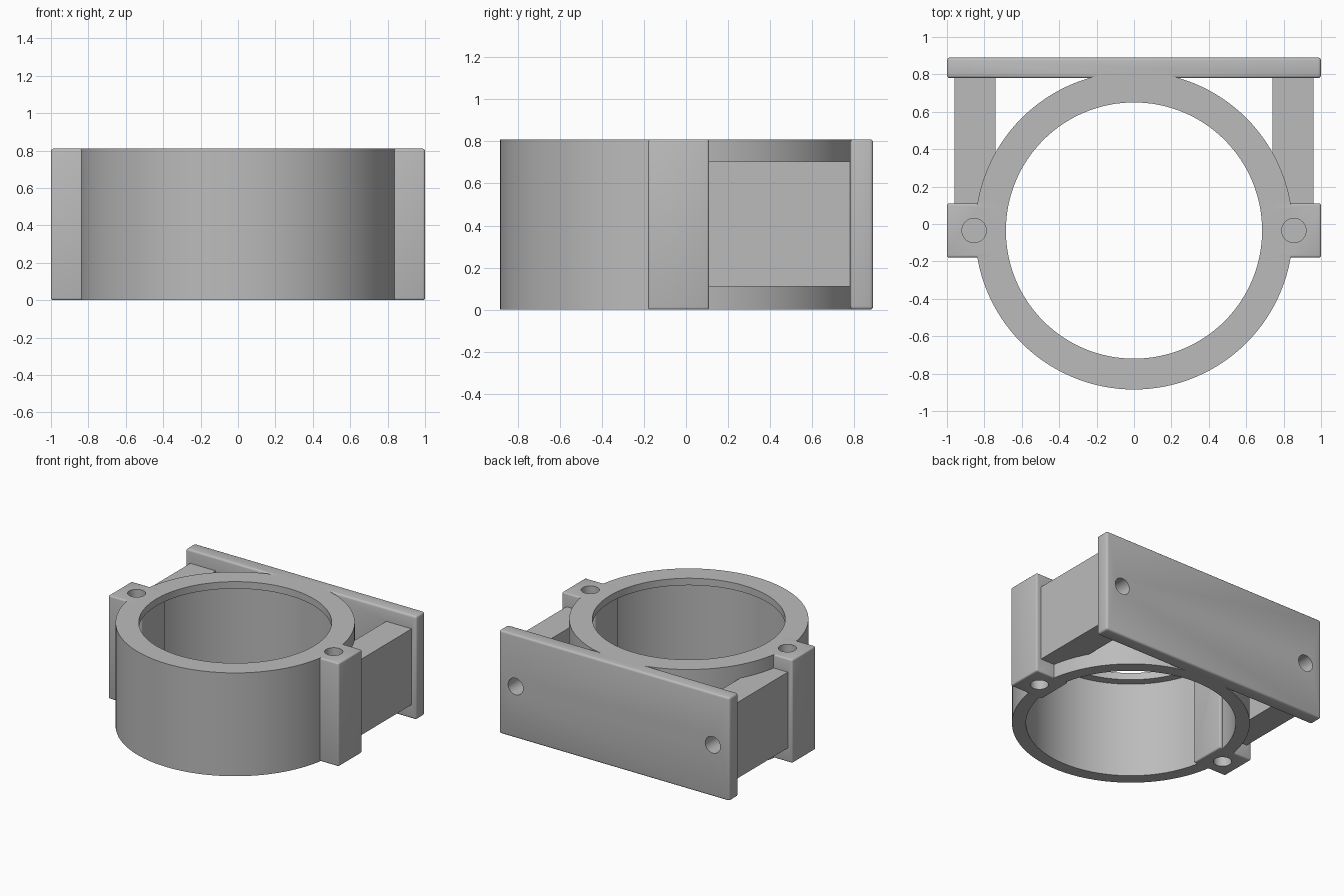
import bpy, bmesh, math
from mathutils import Matrix, Vector

if "Cube" in bpy.data.objects:
    bpy.data.objects.remove(bpy.data.objects["Cube"])

HEIGHT = 0.81
CENTRE_Y = -0.035
HOLE_R = 0.065

grey = bpy.data.materials.new("plain grey")
grey.diffuse_color = (0.5, 0.5, 0.5, 1)
grey.use_nodes = True
grey.node_tree.nodes["Principled BSDF"].inputs["Base Color"].default_value = grey.diffuse_color


def to_object(name, bm):
    bmesh.ops.recalc_face_normals(bm, faces=bm.faces)
    mesh = bpy.data.meshes.new(name)
    bm.to_mesh(mesh)
    bm.free()
    mesh.materials.append(grey)
    ob = bpy.data.objects.new(name, mesh)
    bpy.context.collection.objects.link(ob)
    return ob


def box(name, lo, hi, bevel=0.0):
    lo, hi = Vector(lo), Vector(hi)
    bm = bmesh.new()
    bmesh.ops.create_cube(bm, size=1, matrix=Matrix.Translation((lo + hi) / 2)
                          @ Matrix.Diagonal((*(hi - lo), 1)))
    if bevel:
        bmesh.ops.bevel(bm, geom=bm.edges[:], offset=bevel, segments=3,
                        profile=0.5, affect='EDGES')
    return to_object(name, bm)


def rod(name, centre, radius, depth, along_y=False):
    bm = bmesh.new()
    turn = Matrix.Rotation(math.pi / 2 if along_y else 0, 4, 'X')
    bmesh.ops.create_cone(bm, cap_ends=True, segments=40, radius1=radius,
                          radius2=radius, depth=depth,
                          matrix=Matrix.Translation(centre) @ turn)
    return to_object(name, bm)


def revolve(name, profile, segments=128):
    bm = bmesh.new()
    rings = []
    for i in range(segments):
        a = math.tau * i / segments
        rings.append([bm.verts.new((r * math.cos(a), CENTRE_Y + r * math.sin(a), z))
                      for r, z in profile])
    n = len(profile)
    for i in range(segments):
        p, q = rings[i], rings[(i + 1) % segments]
        for j in range(n):
            k = (j + 1) % n
            bm.faces.new((p[j], q[j], q[k], p[k]))
    return to_object(name, bm)


def combine(target, other, operation):
    # apply the boolean, then discard the operand
    mod = target.modifiers.new("join", 'BOOLEAN')
    mod.operation, mod.solver, mod.object = operation, 'EXACT', other
    bpy.context.view_layer.objects.active = target
    bpy.ops.object.modifier_apply(modifier=mod.name)
    bpy.data.objects.remove(other)


# ring with a narrower lip around the top of its bore
body = revolve("ring_bracket", [(0.85, 0), (0.85, HEIGHT), (0.685, HEIGHT),
                                (0.685, HEIGHT - 0.055), (0.75, HEIGHT - 0.055), (0.75, 0)])

# back mounting plate
combine(body, box("back_plate", (-1, 0.78, 0), (1, 0.89, HEIGHT), 0.016), 'UNION')

for s in (-1, 1):
    # side screw block and the arm joining it to the plate
    xs = sorted((s * 0.71, s * 1.0))
    combine(body, box("screw_block", (xs[0], -0.18, 0), (xs[1], 0.11, HEIGHT), 0.012), 'UNION')
    xs = sorted((s * 0.74, s * 0.96))
    combine(body, box("arm", (xs[0], 0.05, 0.11), (xs[1], 0.83, 0.705)), 'UNION')

for s in (-1, 1):
    # blind screw holes above, below and in the plate
    for z in (0, HEIGHT):
        combine(body, rod("screw_hole", (s * 0.855, CENTRE_Y, z), HOLE_R, 0.6), 'DIFFERENCE')
    combine(body, rod("plate_hole", (s * 0.855, 0.89, HEIGHT / 2), HOLE_R, 0.7, True), 'DIFFERENCE')

bpy.ops.object.select_all(action='DESELECT')
body.select_set(True)
bpy.context.view_layer.objects.active = body
bpy.ops.object.shade_smooth_by_angle(angle=math.radians(35))
